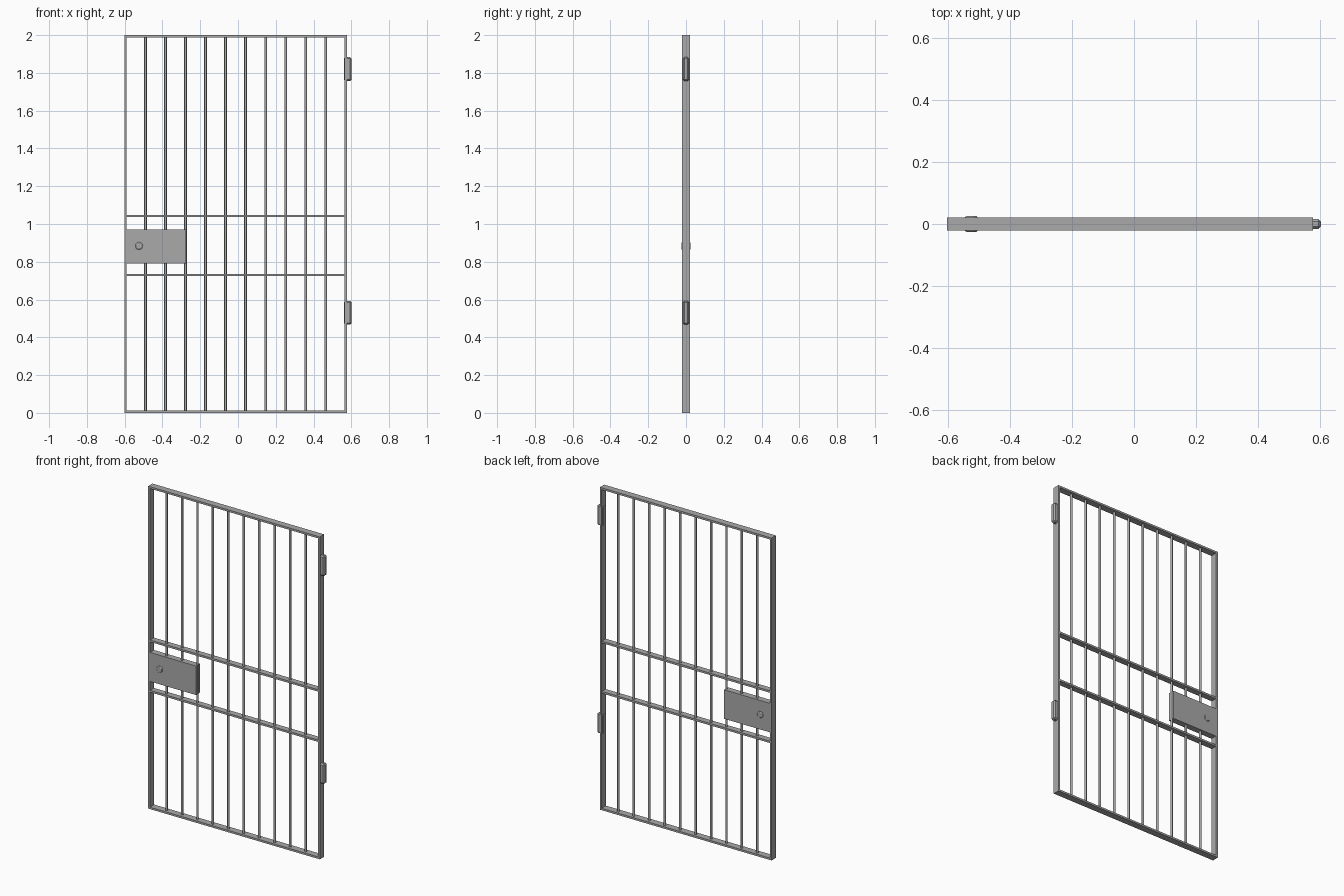
import bpy
import math

cube = bpy.data.objects.get("Cube")
if cube:
    bpy.data.objects.remove(cube, do_unlink=True)

steel = bpy.data.materials.new("grey steel")
steel.use_nodes = True
GREY = (0.4, 0.4, 0.4, 1)
steel.diffuse_color = GREY
steel.node_tree.nodes["Principled BSDF"].inputs["Base Color"].default_value = GREY


def box(name, x, y, z, bevel=0):
    """Box spanning the given (min, max) ranges."""
    ranges = (x, y, z)
    bpy.ops.mesh.primitive_cube_add(size=1, location=[sum(r) / 2 for r in ranges])
    ob = bpy.context.object
    ob.name = name
    ob.scale = [r[1] - r[0] for r in ranges]
    bpy.ops.object.transform_apply(location=False, rotation=False, scale=True)
    ob.data.materials.append(steel)
    if bevel:
        mod = ob.modifiers.new("Bevel", "BEVEL")
        mod.width = bevel
        mod.segments = 1
    return ob


def rod(name, location, radius, depth, sides, turn=0):
    bpy.ops.mesh.primitive_cylinder_add(vertices=sides, radius=radius, depth=depth,
                                        location=location, rotation=(turn, 0, 0))
    ob = bpy.context.object
    ob.name = name
    ob.data.materials.append(steel)
    bpy.ops.object.shade_smooth_by_angle(angle=math.radians(50))
    return ob


LEFT, RIGHT, HEIGHT = -0.602, 0.576, 2.0
WALL, DEEP = 0.012, 0.021
frame_y = (-DEEP, DEEP)

# Outer frame
box("frame_right", (LEFT, LEFT + WALL), frame_y, (0, HEIGHT))
box("frame_left", (RIGHT - WALL, RIGHT), frame_y, (0, HEIGHT))
box("frame_bottom", (LEFT + WALL, RIGHT - WALL), frame_y, (0, WALL))
box("frame_top", (LEFT + WALL, RIGHT - WALL), frame_y, (HEIGHT - WALL, HEIGHT))

# Horizontal rails
for label, z in (("lower", 0.73), ("upper", 1.042)):
    box(label + "_rail", (LEFT + WALL, RIGHT - WALL), (-0.019, 0.019),
        (z - WALL / 2, z + WALL / 2))

# Ten evenly spaced bars
step = (RIGHT - LEFT - WALL) / 11
for i in range(1, 11):
    x = LEFT + WALL / 2 + step * i
    rod(f"bar_{i}", (x, 0, HEIGHT / 2), 0.007, HEIGHT - WALL, 12)

# Lock case with a knob on both faces
box("lock_case", (LEFT + 0.002, -0.275), (-0.0195, 0.0195), (0.791, 0.971))
knob = rod("lock_knob", (-0.524, 0, 0.884), 0.02, 0.05, 16, math.pi / 2)
rim = knob.modifiers.new("Bevel", "BEVEL")
rim.width = 0.004
rim.segments = 2
rim.limit_method = "ANGLE"

# Hinges on the left edge
for label, z in (("lower", 0.53), ("upper", 1.82)):
    box(label + "_hinge", (0.56, 0.602), (-0.016, 0.016), (z - 0.063, z + 0.063), 0.008)
